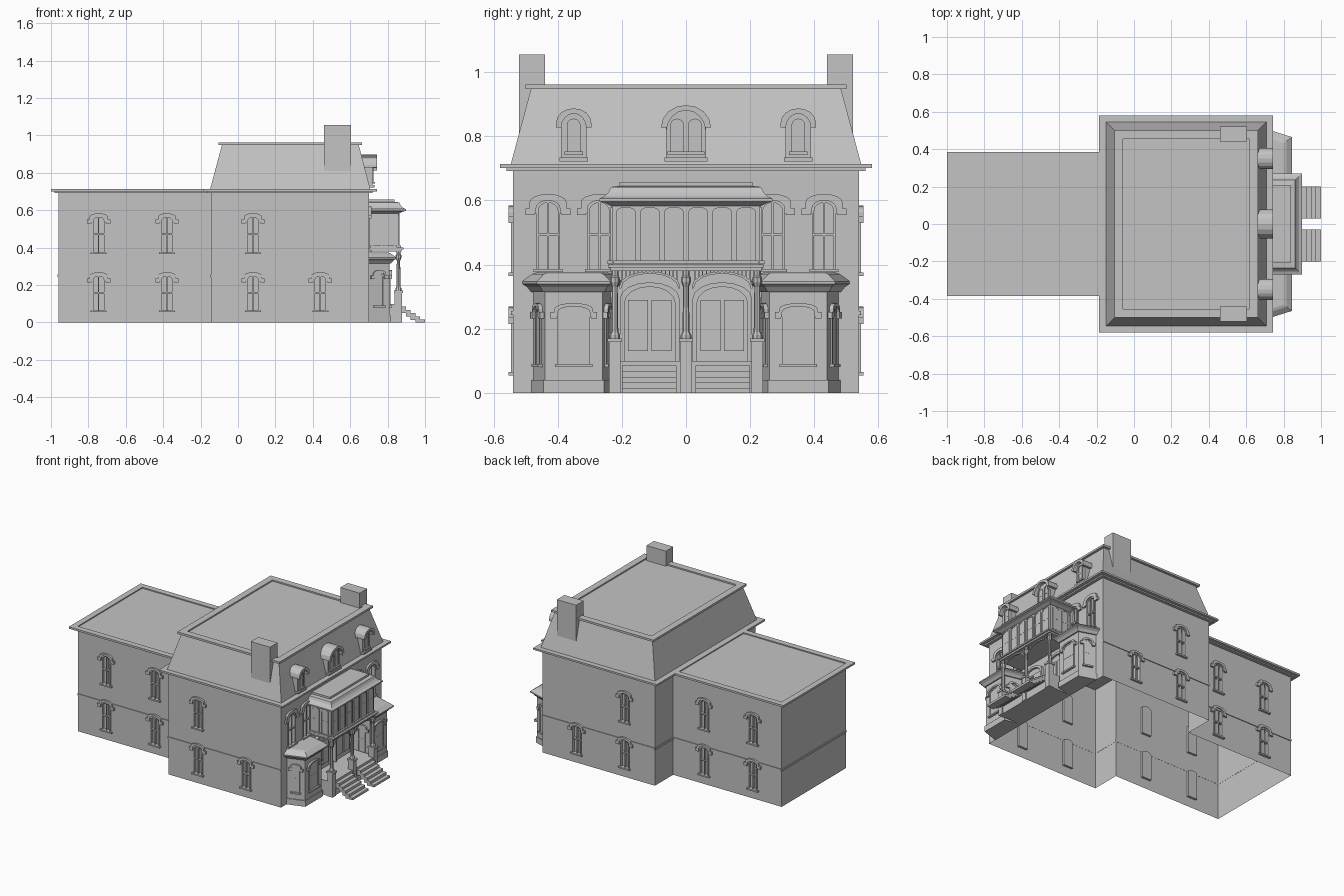
import bpy, bmesh, math
from mathutils import Vector

cube = bpy.data.objects.get("Cube")
if cube:
    bpy.data.objects.remove(cube)

stone = bpy.data.materials.new("plain_grey")
stone.use_nodes = True
GREY = (0.55, 0.55, 0.55, 1)
stone.diffuse_color = GREY
stone.node_tree.nodes["Principled BSDF"].inputs["Base Color"].default_value = GREY

parts = {}


def loft(name, rings):
    """Skin a list of equal closed 3D loops and cap both ends."""
    bm = parts.setdefault(name, bmesh.new())
    loops = [[bm.verts.new(p) for p in r] for r in rings]
    n = len(loops[0])
    for a, b in zip(loops, loops[1:]):
        for i in range(n):
            j = (i + 1) % n
            bm.faces.new((a[i], a[j], b[j], b[i]))
    bm.faces.new(loops[0][::-1])
    bm.faces.new(loops[-1])


def rect(x0, x1, y0, y1):
    return [(x0, y0), (x1, y0), (x1, y1), (x0, y1)]


def stack(name, layers):
    """Loft plan outlines given as (outline, height)."""
    loft(name, [[(x, y, z) for x, y in o] for o, z in layers])


def box(name, x0, x1, y0, y1, z0, z1):
    stack(name, [(rect(x0, x1, y0, y1), z0), (rect(x0, x1, y0, y1), z1)])


def rim(name, x0, x1, y0, y1, t, z0, z1):
    box(name, x0, x1, y0, y0 + t, z0, z1)
    box(name, x0, x1, y1 - t, y1, z0, z1)
    box(name, x0, x0 + t, y0 + t, y1 - t, z0, z1)
    box(name, x1 - t, x1, y0 + t, y1 - t, z0, z1)


def wall_frame(p, q):
    """Frame at the middle of a wall, walked counterclockwise in plan."""
    p, q = Vector(p), Vector(q)
    t = (q - p).normalized()
    return (p + q) / 2, t, Vector((t.y, -t.x))


def panel(name, f, outline, d0, d1):
    """Extrude an outline drawn on a wall from depth d0 to d1."""
    o, t, n = f
    loft(name, [[(*(o + t * u + n * d), z) for u, z in outline] for d in (d0, d1)])


def plate(name, f, u0, u1, z0, z1, d0, d1):
    panel(name, f, rect(u0, u1, z0, z1), d0, d1)


def arch(u, z0, z1, w, rise, n=8):
    pts = [(u - w / 2, z0)]
    for i in range(n + 1):
        a = math.pi * i / n
        pts.append((u - w / 2 * math.cos(a), z1 - rise + rise * math.sin(a)))
    return pts + [(u + w / 2, z0)]


def band(u, z0, z1, w, rise, t):
    return arch(u, z0, z1, w, rise) + arch(u, z0, z1 - t, w - 2 * t, rise)[::-1]


def window(f, u, z0, z1, w, rise, deep=0.0, hood=0.0, base=0.0):
    if deep:
        panel("cutter", f, arch(u, z0, z1, w, rise), -deep, 0.03)
    else:
        panel("panes", f, arch(u, z0, z1, w, rise), base - 0.002, base + 0.003)
    lo, hi = base - deep, base + 0.006
    panel("window_frames", f, band(u, z0, z1, w, rise, 0.007), lo, hi)
    mid = (z0 + z1) / 2
    plate("window_bars", f, u - w / 2, u + w / 2, mid - 0.004, mid + 0.004, lo, hi - 0.002)
    plate("window_bars", f, u - 0.003, u + 0.003, z0, z1 - 0.006, lo, hi - 0.003)
    plate("sills", f, u - w / 2 - 0.008, u + w / 2 + 0.008, z0 - 0.01, z0, base, base + 0.014)
    if hood:
        spring = z1 - rise
        panel("hoods", f, band(u, spring - 0.015, z1 + hood, w + 2 * hood, rise, hood),
              base, base + 0.013)
        for s in (-1, 1):
            a, b = sorted((u + s * (w / 2 + 0.004), u + s * (w / 2 + hood + 0.013)))
            plate("hoods", f, a, b, spring - 0.02, spring, base, base + 0.013)


# Shell of the main block and the rear wing
BX0, BX1, BY, WX, WY = -0.145, 0.70, 0.54, -0.96, 0.345
plan = [(WX, -WY), (BX0, -WY), (BX0, -BY), (BX1, -BY),
        (BX1, BY), (BX0, BY), (BX0, WY), (WX, WY)]
stack("walls", [(plan, 0), (plan, 0.70)])

# Thin belt course between the floors
for i, (p, q) in enumerate(zip(plan, plan[1:] + plan[:1])):
    if i != 3:
        half = (Vector(q) - Vector(p)).length / 2
        plate("belt_course", wall_frame(p, q), -half, half, 0.243, 0.256, -0.001, 0.005)

# Side windows, the same on both flanks
for s in (-1, 1):
    for x in (-0.745, -0.38, 0.08, 0.44):
        y = s * (WY if x < BX0 else BY)
        f = wall_frame((x + s * 0.1, y), (x - s * 0.1, y))
        window(f, 0, 0.065, 0.255, 0.07, 0.02, 0.015, 0.014)
        if x < 0.4:
            window(f, 0, 0.375, 0.57, 0.07, 0.02, 0.015, 0.014)

# Facade windows on the upper floor
face = wall_frame((BX1, -BY), (BX1, BY))
for y in (-0.43, -0.27, 0.27, 0.43):
    window(face, y, 0.387, 0.60, 0.075, 0.025, 0.015, 0.02)

# Eaves and flat rear roof
box("wing_eave", -0.98, -0.15, -0.365, 0.365, 0.692, 0.701)
box("wing_eave", -1.0, -0.15, -0.385, 0.385, 0.70, 0.706)
rim("wing_roof_rim", -1.0, -0.15, -0.385, 0.385, 0.04, 0.705, 0.713)
box("main_eave", -0.165, 0.72, -0.56, 0.56, 0.692, 0.702)
box("main_eave", -0.187, 0.742, -0.58, 0.58, 0.701, 0.713)

# Mansard roof with a rimmed flat top
stack("mansard", [(rect(-0.15, 0.708, -0.547, 0.547), 0.71),
                  (rect(-0.085, 0.645, -0.482, 0.482), 0.952)])
box("roof_cap", -0.105, 0.662, -0.50, 0.50, 0.948, 0.953)
rim("roof_rim", -0.105, 0.662, -0.50, 0.50, 0.045, 0.952, 0.962)

# Chimneys
for y in (-0.48, 0.48):
    box("chimneys", 0.46, 0.605, y - 0.04, y + 0.04, 0.72, 1.055)

# Dormers with round hoods
for y, w, top, panes in ((-0.35, 0.08, 0.875, (0,)), (0, 0.125, 0.885, (-0.028, 0.028)),
                         (0.35, 0.08, 0.875, (0,))):
    r = w / 2
    panel("dormers", face, arch(y, 0.722, top, w, r), -0.06, 0.018)
    panel("dormer_hoods", face, band(y, 0.828, top + 0.012, w + 0.03, r + 0.005, 0.016),
          -0.05, 0.044)
    plate("dormer_sills", face, y - r - 0.004, y + r + 0.004, 0.722, 0.734, -0.01, 0.03)
    for p in panes:
        window(face, y + p, 0.752, 0.855, 0.042, 0.02, base=0.018)


# Bay windows either side of the entrance
def bay(s, g):
    pts = [(BX1, 0.235 - g), (0.81 + g, 0.26 - 0.7 * g),
           (0.81 + g, 0.44 + 0.7 * g), (BX1, 0.475 + g)]
    return pts if s > 0 else [(x, -y) for x, y in pts][::-1]


for s in (-1, 1):
    b = bay(s, 0)
    stack("bays", [(b, 0), (b, 0.325)])
    stack("bay_bases", [(bay(s, 0.006), 0), (bay(s, 0.006), 0.04)])
    stack("bay_roofs", [(bay(s, 0.008), 0.315), (bay(s, 0.02), 0.33), (bay(s, 0.035), 0.34),
                        (bay(s, 0.035), 0.348), (bay(s, 0.005), 0.37), (bay(s, -0.01), 0.375)])
    for i, w in enumerate((0.05, 0.10, 0.05)):
        window(wall_frame(b[i], b[i + 1]), 0, 0.09, 0.27, w, 0.018, hood=0.01)

# Porch floor, piers and twin steps
PX = 0.872
box("porch_floor", BX1, PX, -0.235, 0.235, 0.0, 0.10)
for y in (-0.222, 0, 0.222):
    box("piers", 0.838, 0.878, y - 0.018, y + 0.018, 0, 0.16)
    box("pier_caps", 0.833, 0.883, y - 0.022, y + 0.022, 0.158, 0.17)
    profile = ((0.017, 0.17), (0.017, 0.18), (0.011, 0.19), (0.009, 0.33),
               (0.015, 0.345), (0.015, 0.36), (0.011, 0.365), (0.011, 0.385))
    stack("columns", [([(0.858 + r * math.cos(a * math.pi / 4), y + r * math.sin(a * math.pi / 4))
                        for a in range(8)], z) for r, z in profile])
for s in (-1, 1):
    y0, y1 = sorted((s * 0.03, s * 0.2))
    for i in range(5):
        x = PX + 0.0256 * i
        box("steps", x, x + 0.0256, y0, y1, max(0, 0.05 - 0.018 * i), 0.085 - 0.0175 * i)

# Twin doors with arched surrounds
    c = s * 0.113
    panel("door_surrounds", face, band(c, 0.10, 0.345, 0.185, 0.05, 0.014), 0, 0.02)
    panel("doors", face, arch(c, 0.10, 0.331, 0.157, 0.05), 0, 0.006)
    for d in (-0.037, 0.037):
        plate("door_panels", face, c + d - 0.031, c + d + 0.031, 0.13, 0.29, 0.004, 0.012)

# Fretwork arches between the columns
    front = wall_frame((0.853, -0.2), (0.853, 0.2))
    panel("fretwork", front, band(c, 0.325, 0.378, 0.19, 0.045, 0.006), 0, 0.008)
    for i in range(15):
        k = (i - 7) / 7.5
        z = 0.333 + 0.04 * math.sqrt(1 - k * k)
        plate("fretwork", front, c + k * 0.092 - 0.002, c + k * 0.092 + 0.002, z, 0.387, 0.001, 0.006)

# Enclosed room above the porch
box("porch_beam", BX1, 0.875, -0.235, 0.235, 0.38, 0.392)
box("porch_beam", BX1, 0.885, -0.243, 0.243, 0.391, 0.401)
box("porch_room", BX1, 0.858, -0.23, 0.23, 0.40, 0.60)
room = rect(BX1, 0.858, -0.23, 0.23)
for i in range(6):
    window(wall_frame(room[1], room[2]), (i - 2.5) * 0.075, 0.412, 0.58, 0.06, 0.015)
for p, q in ((room[0], room[1]), (room[2], room[3])):
    for u in (-0.035, 0.035):
        window(wall_frame(p, q), u, 0.412, 0.58, 0.055, 0.015)


def porch_plan(g):
    return rect(BX1, 0.858 + g, -0.23 - g, 0.23 + g)


stack("porch_roof", [(porch_plan(g), z) for g, z in
                     ((0.005, 0.583), (0.022, 0.592), (0.04, 0.597), (0.04, 0.606),
                      (0.025, 0.612), (0.012, 0.625), (0.004, 0.642), (-0.022, 0.645),
                      (-0.022, 0.658))])

# Turn every part into an object
objs = {}
for name, bm in parts.items():
    bmesh.ops.recalc_face_normals(bm, faces=bm.faces)
    me = bpy.data.meshes.new(name)
    bm.to_mesh(me)
    bm.free()
    me.materials.append(stone)
    objs[name] = bpy.data.objects.new(name, me)
    bpy.context.collection.objects.link(objs[name])

# Cut the window recesses, then open the underside of the shell
walls, cutter = objs["walls"], objs["cutter"]
cutter.hide_render = True
cut = walls.modifiers.new("recesses", "BOOLEAN")
cut.operation, cut.object, cut.solver = "DIFFERENCE", cutter, "EXACT"
deps = bpy.context.evaluated_depsgraph_get()
shell = bpy.data.meshes.new_from_object(walls.evaluated_get(deps))
walls.modifiers.clear()
walls.data = shell
bpy.data.objects.remove(cutter)
bm = bmesh.new()
bm.from_mesh(shell)
floor = [f for f in bm.faces if all(v.co.z < 0.001 for v in f.verts)]
bmesh.ops.delete(bm, geom=floor, context="FACES")
bm.to_mesh(shell)
bm.free()
